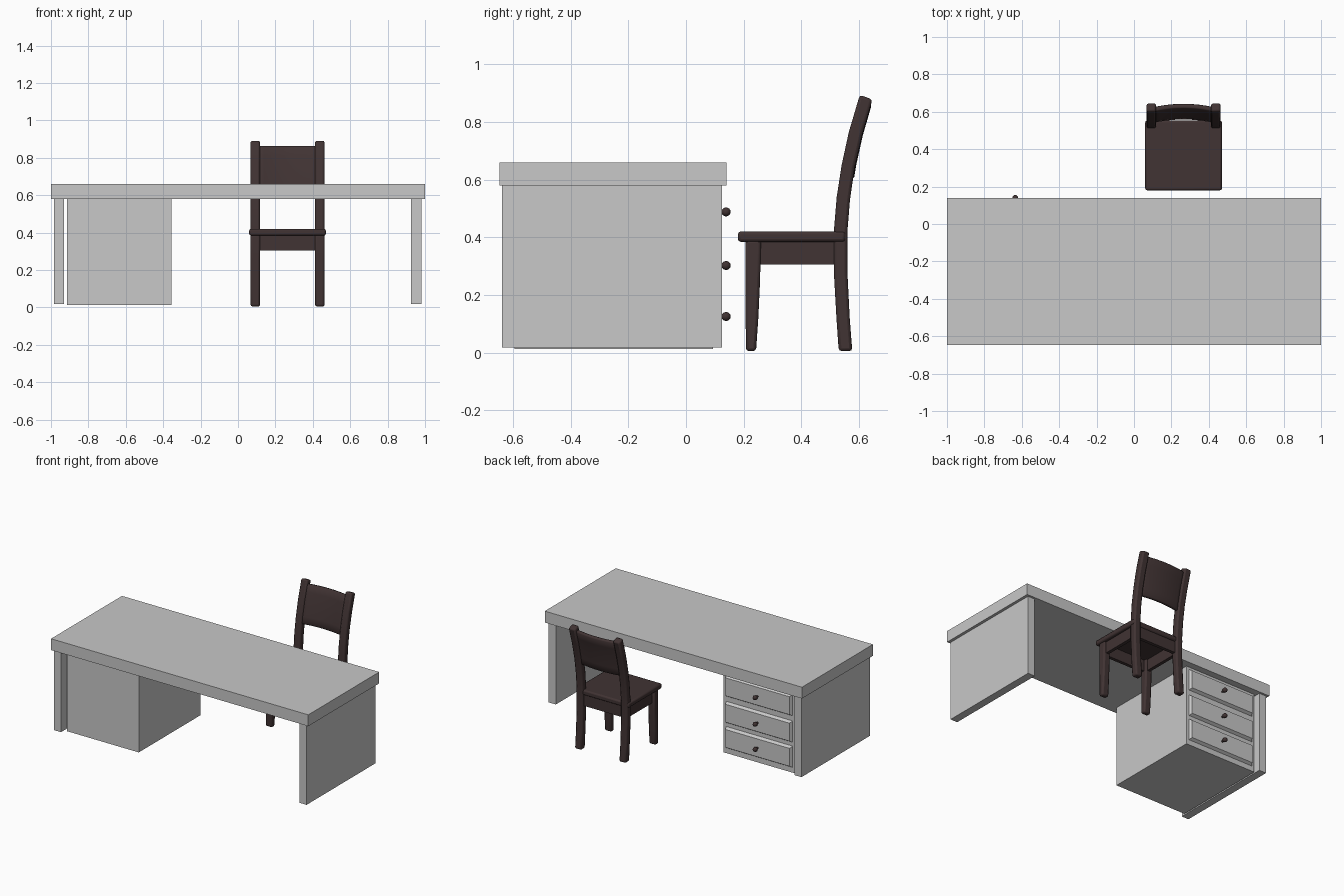
import bpy, bmesh, math
from mathutils import Vector

cube = bpy.data.objects.get("Cube")
if cube:
    bpy.data.objects.remove(cube, do_unlink=True)


def material(name, rgb):
    m = bpy.data.materials.new(name)
    m.use_nodes = True
    m.diffuse_color = (*rgb, 1)
    m.node_tree.nodes["Principled BSDF"].inputs["Base Color"].default_value = (*rgb, 1)
    return m


GREY = material("light grey", (0.58, 0.58, 0.58))
WOOD = material("dark brown wood", (0.052, 0.033, 0.033))


def finish(bm, name, mat, bevel=0, segments=2, solid=0):
    bmesh.ops.recalc_face_normals(bm, faces=bm.faces)
    mesh = bpy.data.meshes.new(name)
    bm.to_mesh(mesh)
    bm.free()
    mesh.materials.append(mat)
    ob = bpy.data.objects.new(name, mesh)
    bpy.context.collection.objects.link(ob)
    if solid:
        mod = ob.modifiers.new("thickness", "SOLIDIFY")
        mod.thickness, mod.offset = solid, 0
    if bevel:
        mod = ob.modifiers.new("soft edges", "BEVEL")
        mod.width, mod.segments = bevel, segments
        mod.limit_method, mod.angle_limit = "ANGLE", math.radians(40)
        bpy.ops.object.select_all(action="DESELECT")
        ob.select_set(True)
        bpy.context.view_layer.objects.active = ob
        bpy.ops.object.shade_smooth_by_angle(angle=math.radians(35))
    return ob


def box(name, x, y, z, mat, bevel=0):
    bm = bmesh.new()
    bmesh.ops.create_cube(bm, size=1)
    for v in bm.verts:
        v.co = Vector([sum(r) / 2 + c * (r[1] - r[0]) for r, c in zip((x, y, z), v.co)])
    return finish(bm, name, mat, bevel)


def post(name, rings, x0, x1):
    """Loft rectangles given as front y, front z, back y, back z."""
    bm = bmesh.new()
    loops = [[bm.verts.new(p) for p in ((x0, a, b), (x1, a, b), (x1, c, d), (x0, c, d))]
             for a, b, c, d in rings]
    for lo, hi in zip(loops, loops[1:]):
        for i in range(4):
            j = (i + 1) % 4
            bm.faces.new((lo[i], lo[j], hi[j], hi[i]))
    bm.faces.new(loops[0])
    bm.faces.new(loops[-1])
    return finish(bm, name, WOOD, 0.01)


# Desk: top and two side panels
box("desk_top", (-1, 1), (-0.648, 0.14), (0.58, 0.66), GREY)
box("right_side_panel", (-0.985, -0.93), (-0.638, 0.125), (0.018, 0.58), GREY)
box("left_side_panel", (0.925, 0.98), (-0.638, 0.125), (0.018, 0.58), GREY)

# Drawer cabinet with raised, chamfered fronts and round knobs
box("drawer_cabinet", (-0.915, -0.355), (-0.595, 0.093), (0.013, 0.58), GREY)
for n, z in enumerate((0.125, 0.302, 0.488)):
    bm = bmesh.new()
    bmesh.ops.create_cube(bm, size=1)
    for v in bm.verts:
        inset = 0.012 if v.co.y > 0 else 0
        v.co = Vector((-0.635 + v.co.x * 2 * (0.26 - inset),
                       0.112 if v.co.y > 0 else 0.093,
                       z + v.co.z * 2 * (0.075 - inset)))
    finish(bm, f"drawer_front_{n + 1}", GREY)

    # Knob profile: stem and ball turned about the y axis
    bm = bmesh.new()
    prof = [(0.007, 0.108), (0.007, 0.124)]
    prof += [(0.016 * math.sin(a), 0.139 - 0.016 * math.cos(a))
             for a in (math.radians(d) for d in range(30, 181, 25))]
    prof.append((0, 0.155))
    verts = [bm.verts.new((r, y, 0)) for r, y in prof]
    edges = [bm.edges.new(p) for p in zip(verts, verts[1:])]
    bmesh.ops.spin(bm, geom=verts + edges, cent=(0, 0, 0), axis=(0, 1, 0),
                   angle=math.tau, steps=14)
    bmesh.ops.remove_doubles(bm, verts=bm.verts, dist=0.0005)
    for f in bm.faces:
        f.smooth = True
    finish(bm, f"drawer_knob_{n + 1}", WOOD).location = (-0.635, 0, z)

# Chair seat and the apron frame below it
CX = 0.265
box("chair_seat", (CX - 0.205, CX + 0.205), (0.18, 0.553), (0.384, 0.42), WOOD, 0.01)
box("front_apron", (CX - 0.16, CX + 0.16), (0.215, 0.238), (0.305, 0.39), WOOD)
box("rear_apron", (CX - 0.16, CX + 0.16), (0.52, 0.543), (0.305, 0.39), WOOD)

# Legs: tapered in front, swept back above the seat behind
front_rings = [(0.208, 0.005, 0.243, 0.005), (0.207, 0.12, 0.251, 0.12),
               (0.206, 0.25, 0.257, 0.25), (0.206, 0.39, 0.26, 0.39)]
rear_rings = [(0.53, 0.005, 0.577, 0.005), (0.522, 0.12, 0.568, 0.12),
              (0.513, 0.28, 0.56, 0.28), (0.513, 0.42, 0.56, 0.42),
              (0.523, 0.54, 0.569, 0.53), (0.54, 0.65, 0.585, 0.64),
              (0.565, 0.765, 0.611, 0.753), (0.603, 0.894, 0.647, 0.878)]
for side, s in (("right", -1), ("left", 1)):
    a, b = sorted((CX + s * 0.147, CX + s * 0.198))
    post(f"{side}_front_leg", front_rings, a, b)
    post(f"{side}_rear_leg", rear_rings, a, b)
    a, b = sorted((CX + s * 0.16, CX + s * 0.183))
    box(f"{side}_side_apron", (a, b), (0.235, 0.53), (0.305, 0.39), WOOD)


# Backrest: bowed panel following the sweep of the rear legs
def sweep(z):
    for (a, b, c, d), (e, f, g, h) in zip(rear_rings[3:], rear_rings[4:]):
        z0, z1 = (b + d) / 2, (f + h) / 2
        if z <= z1:
            t = (z - z0) / (z1 - z0)
            return (a + c) / 2 * (1 - t) + (e + g) / 2 * t
    return (e + g) / 2


bm = bmesh.new()
COLS, ROWS = 10, 5
grid = []
for j in range(ROWS + 1):
    z = 0.605 + 0.257 * j / ROWS
    row = []
    for i in range(COLS + 1):
        u = 2 * i / COLS - 1
        row.append(bm.verts.new((CX + 0.16 * u, sweep(z) - 0.004 + 0.018 * (1 - u * u), z)))
    grid.append(row)
for lo, hi in zip(grid, grid[1:]):
    for i in range(COLS):
        bm.faces.new((lo[i], lo[i + 1], hi[i + 1], hi[i]))
finish(bm, "chair_backrest", WOOD, 0.005, 1, 0.025)
